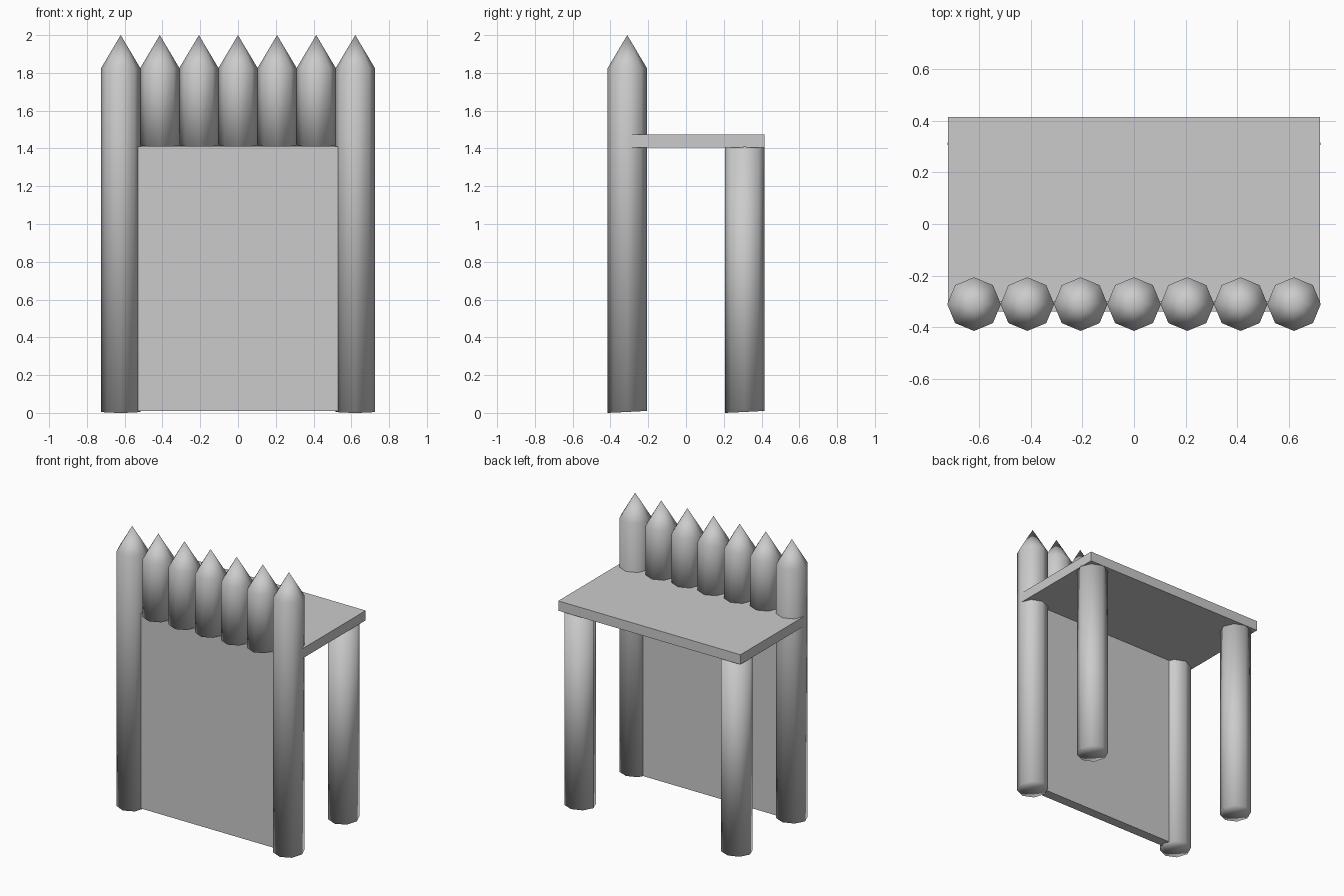
import bpy
import bmesh
import math

cube = bpy.data.objects.get("Cube")
if cube:
    bpy.data.objects.remove(cube, do_unlink=True)

grey = bpy.data.materials.new("plain_grey")
grey.use_nodes = True
colour = (0.6, 0.6, 0.6, 1)
grey.diffuse_color = colour
grey.node_tree.nodes["Principled BSDF"].inputs["Base Color"].default_value = colour

RADIUS = 0.104
POST_X = 0.621
POST_Y = 0.311


def finish(name, bm, smooth):
    bmesh.ops.recalc_face_normals(bm, faces=bm.faces)
    for face in bm.faces:
        face.smooth = smooth
    mesh = bpy.data.meshes.new(name)
    bm.to_mesh(mesh)
    bm.free()
    mesh.materials.append(grey)
    obj = bpy.data.objects.new(name, mesh)
    bpy.context.collection.objects.link(obj)


def log(name, x, y, bottom, top, tip=None):
    """Eight-sided log with a slightly slanted foot and an optional point."""
    bm = bmesh.new()
    rings = []
    for z, slant in ((bottom, 0.05), (top, 0)):
        ring = []
        for i in range(8):
            a = math.tau * i / 8
            dy = RADIUS * math.sin(a)
            ring.append(bm.verts.new((x + RADIUS * math.cos(a), y + dy,
                                      z + slant * (RADIUS - 0 - 0 + dy))))
        rings.append(ring)
    low, high = rings
    foot = bm.verts.new((x, y, bottom + 0.005))
    head = bm.verts.new((x, y, tip or top))
    for i in range(8):
        j = (i + 1) % 8
        bm.faces.new((low[i], low[j], high[j], high[i]))
        bm.faces.new((low[j], low[i], foot))
        bm.faces.new((high[i], high[j], head))
    finish(name, bm, True)


def board(name, low, high):
    """Box between two opposite corners."""
    bm = bmesh.new()
    bmesh.ops.create_cube(bm, size=1)
    for v in bm.verts:
        v.co = [a if c < 0 else b for c, a, b in zip(v.co, low, high)]
    finish(name, bm, False)


# Corner posts: pointed at the front, plain under the platform at the back
for side, sx in (("right", -1), ("left", 1)):
    log(f"front_{side}_post", sx * POST_X, -POST_Y, 0, 1.825, 2)
    log(f"back_{side}_post", sx * POST_X, POST_Y, 0, 1.41)

# Short pointed stakes along the front edge
for n in range(5):
    log(f"stake_{n + 1}", (n - 2) * POST_X / 3, -POST_Y, 1.41, 1.825, 2)

# Walkway and front wall
board("platform", (-0.722, -0.3, 1.405), (0.722, 0.415, 1.475))
board("front_wall", (-0.53, -0.34, 0.01), (0.53, -0.27, 1.41))
